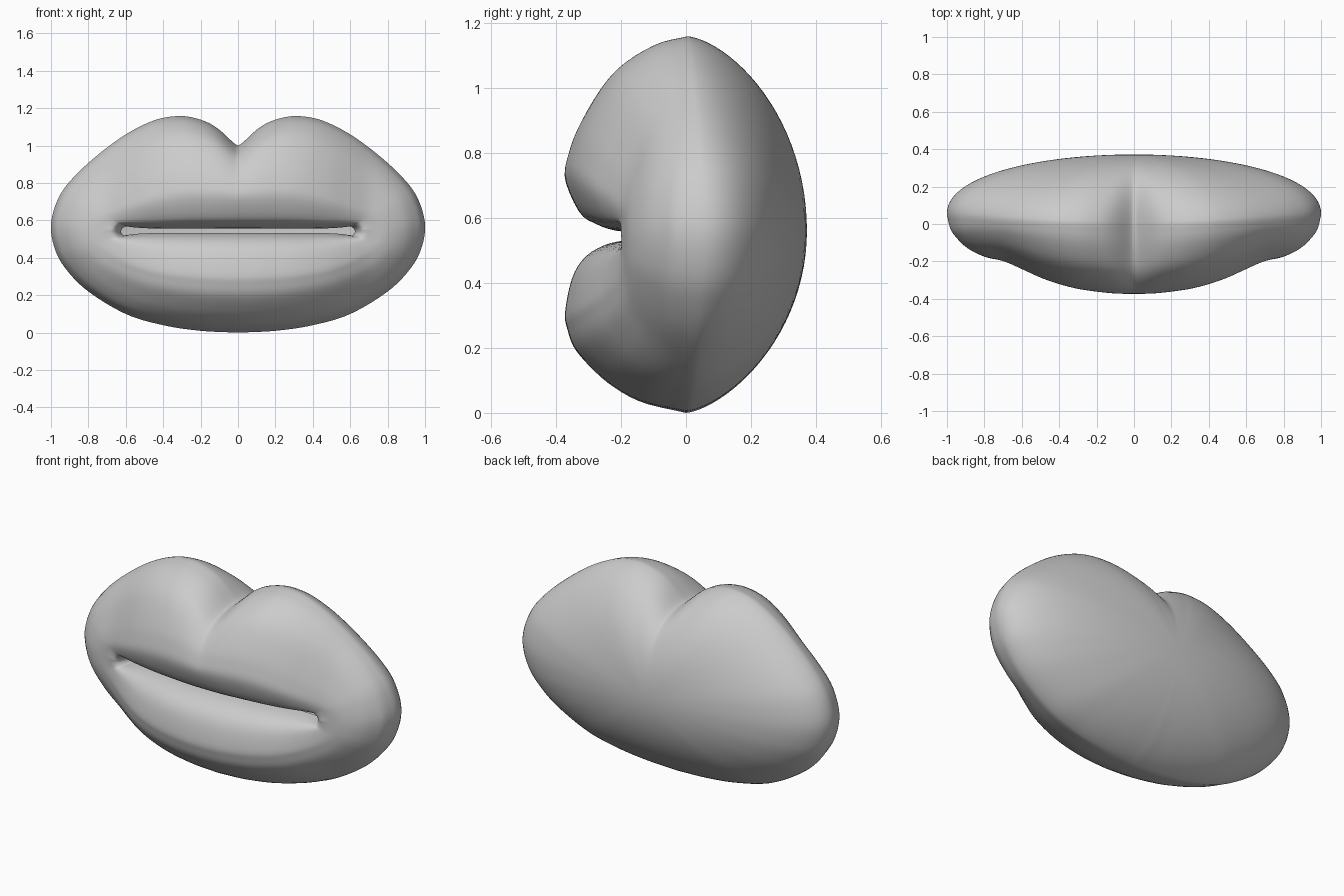
import bpy, bmesh, math
from mathutils import Vector

if "Cube" in bpy.data.objects:
    bpy.data.objects.remove(bpy.data.objects["Cube"])


def spline(points, t):
    """Catmull-Rom through points, t from 0 to 1."""
    p = [Vector(q) for q in points]
    p = [2 * p[0] - p[1]] + p + [2 * p[-1] - p[-2]]
    f = t * (len(points) - 1)
    i = min(int(f), len(points) - 2)
    f -= i
    a, b, c, d = p[i:i + 4]
    return 0.5 * (2 * b + (c - a) * f + (2 * a - 5 * b + 4 * c - d) * f * f
                  + (3 * b - a - 3 * c + d) * f ** 3)


def lerp(a, b, f):
    return a + (b - a) * f


# outer outline of the right half (x, z), before the top cleft is cut in
outline = [(0, 1.17), (.1, 1.17), (.2, 1.166), (.32, 1.163), (.45, 1.135), (.6, 1.06), (.75, .95),
           (.88, .83), (.96, .72), (1, .58), (.98, .45), (.92, .34), (.8, .22),
           (.6, .1), (.4, .04), (.2, .01), (0, 0)]
# lip sections from mouth slit to outline: (position, bulge)
upper = [(0, .46), (.01, .6), (.04, .74), (.1, .88), (.28, 1), (.42, .97),
         (.56, .89), (.74, .73), (.86, .55), (.96, .27), (1, 0)]
lower = [(0, .46), (.03, .66), (.1, .83), (.22, .94), (.42, 1), (.52, .98),
         (.63, .92), (.75, .77), (.85, .6), (.94, .36), (1, 0)]
corner = [(0, .6), (.04, .78), (.09, .92), (.16, .99), (.3, 1), (.45, .98),
          (.6, .9), (.75, .76), (.87, .56), (.95, .36), (1, 0)]
# front crest depth at x = 0, .1, .2 ... 1
crest = [(-y, 0) for y in (.372, .37, .36, .345, .32, .285, .24, .198, .18, .17, .16)]


def column(t):
    """Points from the slit edge over the lip and round to the back centre."""
    xo, zo = spline(outline, t)
    xo = max(xo, 0) if 0 < t < 1 else 0
    k = max(-1, min(1, (zo - .58) / .42))
    cleft = .17 * math.exp(-(xo / .13) ** 1.4) if zo > .58 else 0
    base = .05 * xo ** 2
    xs = .625 * xo
    zs = .545 + max(-1, min(1, k * 3)) * (.011 + .018 * xo ** 8)
    pts = []
    for i in range(37):
        s = i / 36
        u, v = lerp(spline(corner, s), spline(upper if k > 0 else lower, s), abs(k))
        x, z = lerp(xs, xo, u), lerp(zs, zo, u) - cleft * max(u, 0) ** 2.2
        pts.append((x, lerp(base, spline(crest, min(x, 1))[0], v), z))
    p = .67 - .22 * xo ** 2
    for i in range(1, 25):
        a = math.pi / 2 * (1 - i / 24)
        r = math.sin(a)
        pts.append((xo * r, lerp(base, .372, max(math.cos(a), 0) ** (2 * p)),
                    lerp(.56, zo, r) - cleft * r ** 3))
    return pts


# lips: one smooth shell, open at the mouth slit, mirrored about x = 0
bm = bmesh.new()
cols = [column(i / 112) for i in range(113)]
for sx in (1, -1):
    grid = [[bm.verts.new((sx * x, y, z)) for x, y, z in c] for c in cols]
    for a, b in zip(grid, grid[1:]):
        for j in range(len(a) - 1):
            bm.faces.new((a[j], a[j + 1], b[j + 1], b[j]))
bmesh.ops.remove_doubles(bm, verts=bm.verts, dist=1e-5)
bmesh.ops.recalc_face_normals(bm, faces=bm.faces)
mesh = bpy.data.meshes.new("lips")
bm.to_mesh(mesh)
bm.free()
mesh.shade_smooth()
lips = bpy.data.objects.new("lips", mesh)
bpy.context.collection.objects.link(lips)
